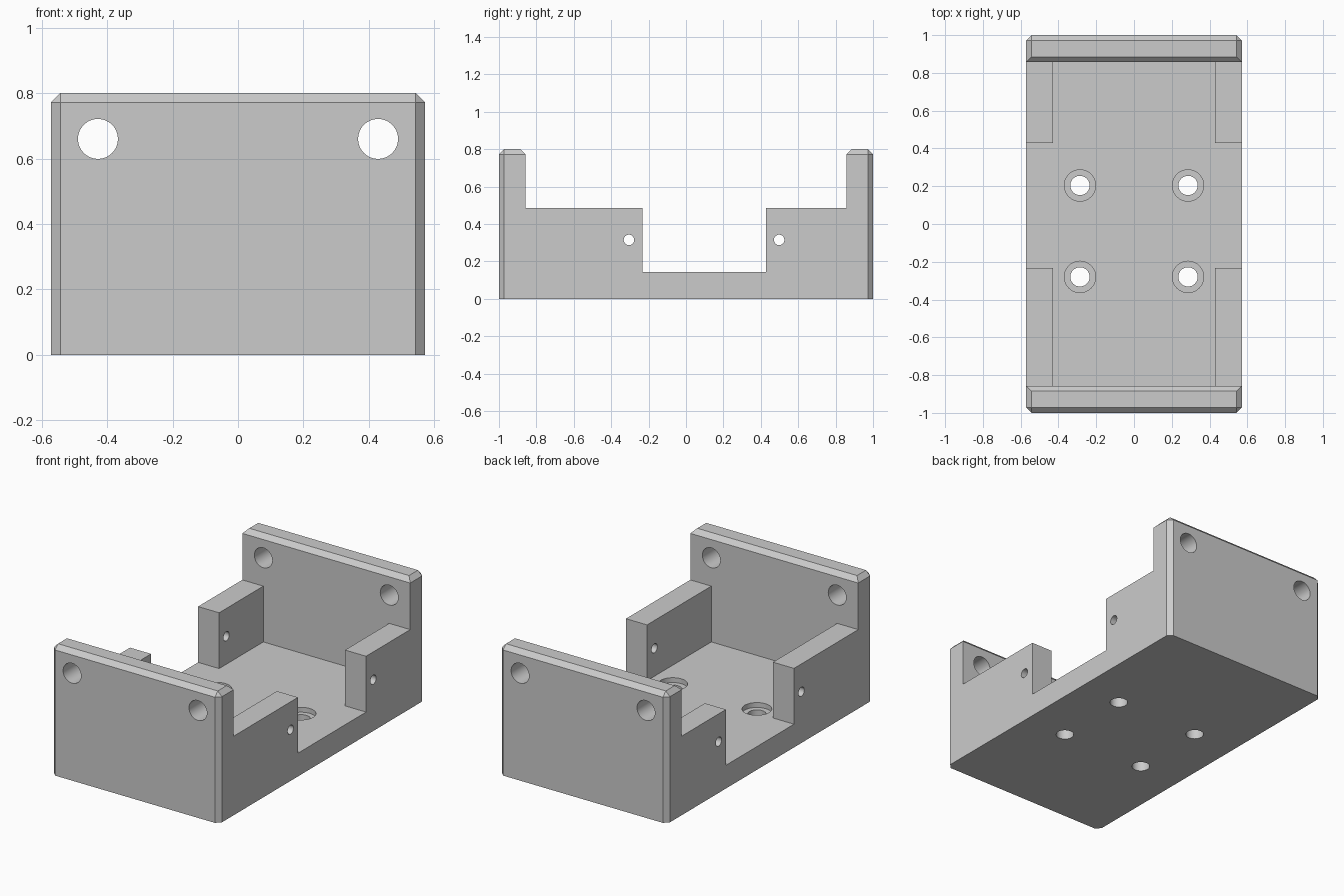
import bpy, bmesh, math
from mathutils import Matrix

cube = bpy.data.objects.get("Cube")
if cube:
    bpy.data.objects.remove(cube, do_unlink=True)

HALF_X, HALF_Z = 0.571, 0.8      # half width and full height
WALL = 0.143                     # wall and floor thickness
RAIL = 0.486                     # side wall height
CHAMFER = 0.028

grey = bpy.data.materials.new("plain grey")
grey.use_nodes = True
color = (0.6, 0.6, 0.6, 1)
grey.diffuse_color = color
grey.node_tree.nodes["Principled BSDF"].inputs["Base Color"].default_value = color


def make_object(name, bm):
    bmesh.ops.recalc_face_normals(bm, faces=bm.faces[:])
    mesh = bpy.data.meshes.new(name)
    bm.to_mesh(mesh)
    bm.free()
    mesh.materials.append(grey)
    obj = bpy.data.objects.new(name, mesh)
    bpy.context.collection.objects.link(obj)
    return obj


def add_cylinder(bm, center, radius, length, axis):
    turn = {"X": Matrix.Rotation(math.pi / 2, 4, "Y"),
            "Y": Matrix.Rotation(math.pi / 2, 4, "X"),
            "Z": Matrix.Identity(4)}[axis]
    bmesh.ops.create_cone(bm, cap_ends=True, segments=48, radius1=radius, radius2=radius,
                          depth=length, matrix=Matrix.Translation(center) @ turn)


def cut(target, name, bm):
    cutter = make_object(name, bm)
    cutter.hide_render = True
    mod = target.modifiers.new(name, "BOOLEAN")
    mod.operation = "DIFFERENCE"
    mod.solver = "EXACT"
    mod.object = cutter
    bpy.context.view_layer.objects.active = target
    bpy.ops.object.modifier_apply(modifier=name)
    bpy.data.objects.remove(cutter, do_unlink=True)


# Bracket body: stepped side profile pulled across the width
inner = 1 - WALL
profile = [(-1, 0), (1, 0), (1, HALF_Z), (inner, HALF_Z), (inner, RAIL), (0.428, RAIL),
           (0.428, WALL), (-0.233, WALL), (-0.233, RAIL), (-inner, RAIL),
           (-inner, HALF_Z), (-1, HALF_Z)]
bm = bmesh.new()
face = bm.faces.new([bm.verts.new((-HALF_X, y, z)) for y, z in profile])
side = bmesh.ops.extrude_face_region(bm, geom=[face])
bmesh.ops.translate(bm, vec=(2 * HALF_X, 0, 0),
                    verts=[v for v in side["geom"] if isinstance(v, bmesh.types.BMVert)])
bmesh.ops.recalc_face_normals(bm, faces=bm.faces[:])


# Chamfer the end wall tops and the outer upright corners
def chamfered(edge):
    a, b = (v.co for v in edge.verts)
    top = min(a.z, b.z) > HALF_Z - 0.01
    corner = min(abs(a.y), abs(b.y)) > 0.99 and abs(a.z - b.z) > 0.1
    return top or corner


bmesh.ops.bevel(bm, geom=[e for e in bm.edges if chamfered(e)], offset=CHAMFER,
                segments=1, affect="EDGES", profile=0.5)
body = make_object("mounting_bracket", bm)

# Inner tray between the side walls
bm = bmesh.new()
bmesh.ops.create_cube(bm, size=1, matrix=Matrix.Translation((0, 0, WALL + 0.25))
                      @ Matrix.Diagonal((2 * (HALF_X - WALL), 2 * inner, 0.5, 1)))
cut(body, "tray_cutter", bm)

# Cable holes through both end walls
bm = bmesh.new()
for x in (-0.428, 0.428):
    add_cylinder(bm, (x, 0, 0.66), 0.061, 2.4, "Y")
cut(body, "end_hole_cutter", bm)

# Small pin holes through both side walls
bm = bmesh.new()
for y in (-0.305, 0.498):
    add_cylinder(bm, (0, y, 0.315), 0.028, 1.6, "X")
cut(body, "side_hole_cutter", bm)

# Counterbored screw holes in the floor
for name, radius, z in (("screw_hole_cutter", 0.051, WALL),
                        ("counterbore_cutter", 0.083, WALL + 0.17)):
    bm = bmesh.new()
    for x in (-0.286, 0.286):
        for y in (-0.28, 0.204):
            add_cylinder(bm, (x, y, z), radius, 0.4, "Z")
    cut(body, name, bm)

bpy.ops.object.select_all(action="DESELECT")
body.select_set(True)
bpy.context.view_layer.objects.active = body
bpy.ops.object.shade_smooth_by_angle(angle=math.radians(30))
